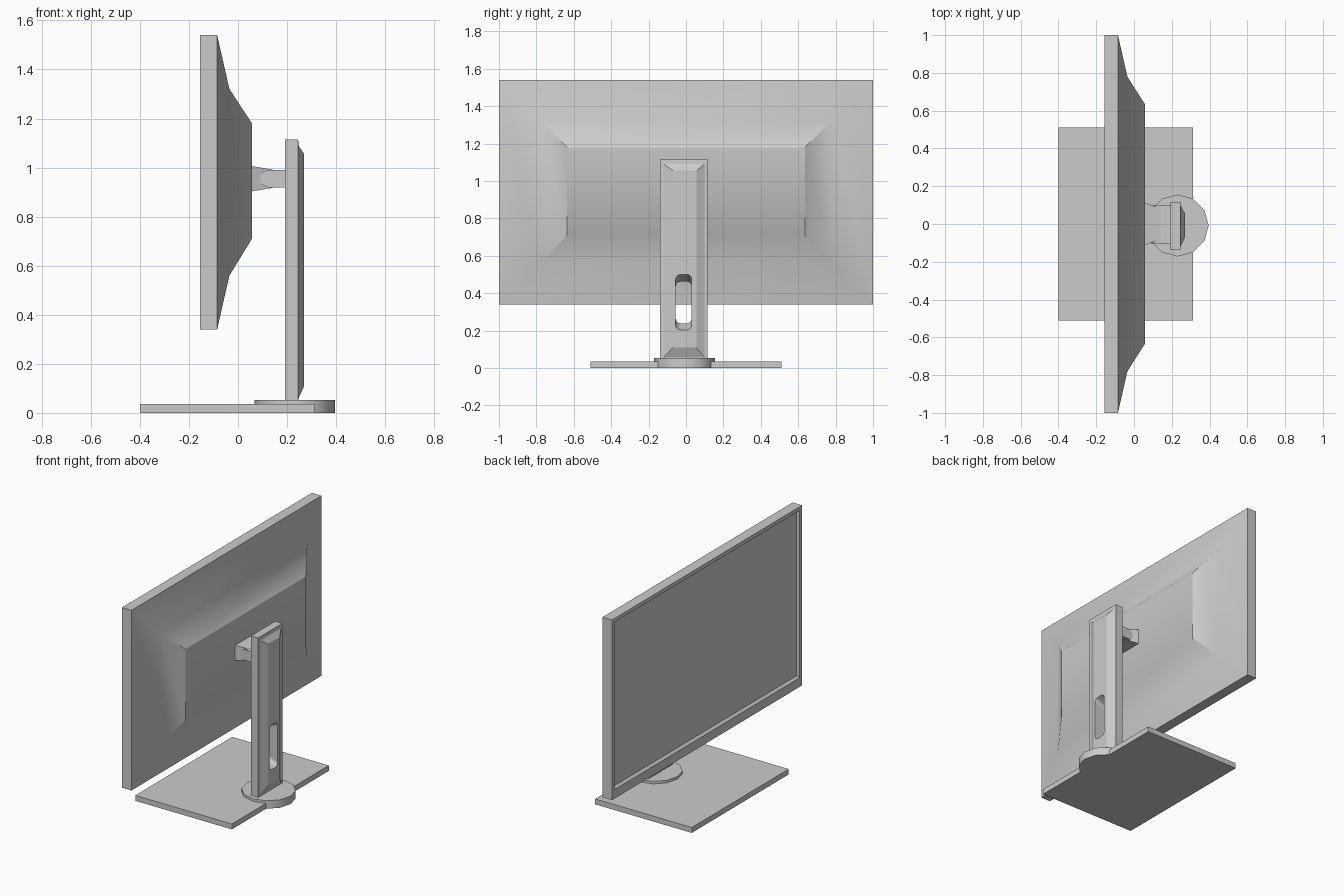
import bpy, bmesh
from math import radians, cos, sin, pi

if "Cube" in bpy.data.objects:
    bpy.data.objects.remove(bpy.data.objects["Cube"])


def make_object(name, rings, smooth_angle=None):
    """Bridge matching point rings into a closed solid capped at both ends."""
    bm = bmesh.new()
    loops = [[bm.verts.new(p) for p in ring] for ring in rings]
    for a, b in zip(loops, loops[1:]):
        n = len(a)
        for i in range(n):
            j = (i + 1) % n
            bm.faces.new((a[i], a[j], b[j], b[i]))
    bm.faces.new(loops[0])
    bm.faces.new(loops[-1])
    bmesh.ops.recalc_face_normals(bm, faces=bm.faces)
    mesh = bpy.data.meshes.new(name)
    bm.to_mesh(mesh)
    bm.free()
    obj = bpy.data.objects.new(name, mesh)
    bpy.context.collection.objects.link(obj)
    if smooth_angle:
        bpy.ops.object.select_all(action='DESELECT')
        obj.select_set(True)
        bpy.context.view_layer.objects.active = obj
        bpy.ops.object.shade_smooth_by_angle(angle=radians(smooth_angle))
    return obj


def rect(x, y0, y1, z0, z1):
    return [(x, y0, z0), (x, y1, z0), (x, y1, z1), (x, y0, z1)]


def rounded_rect(x, y0, y1, z0, z1, r, seg=4):
    pts = []
    corners = [(y1 - r, z1 - r), (y0 + r, z1 - r), (y0 + r, z0 + r), (y1 - r, z0 + r)]
    for k, (cy, cz) in enumerate(corners):
        for i in range(seg + 1):
            a = (k + i / seg) * pi / 2
            pts.append((x, cy + r * cos(a), cz + r * sin(a)))
    return pts


# Screen housing: recessed panel, bezel, rim and stepped tapering back
make_object("monitor_housing", [
    rect(-0.140, -0.965, 0.965, 0.415, 1.505),
    rect(-0.155, -0.975, 0.975, 0.400, 1.515),
    rect(-0.155, -1.0, 1.0, 0.34, 1.54),
    rect(-0.085, -1.0, 1.0, 0.34, 1.54),
    rect(-0.035, -0.78, 0.78, 0.56, 1.32),
    rect(0.057, -0.635, 0.635, 0.71, 1.18),
], 32)

# Tapered mount on the back of the housing
make_object("mount_bracket", [
    rect(0.05, -0.115, 0.115, 0.902, 1.007),
    rect(0.11, -0.093, 0.093, 0.912, 0.997),
    rect(0.14, -0.093, 0.093, 0.917, 0.992),
])

# Hinge arm with a rounded end, extruded across the width
cx, cz, r = 0.127, 0.955, 0.036
profile = [(cx + r * cos(pi / 2 + pi * i / 10), cz + r * sin(pi / 2 + pi * i / 10))
           for i in range(11)]
profile += [(0.20, cz - r), (0.20, cz + r)]
make_object("hinge_arm", [[(x, y, z) for x, z in profile] for y in (-0.103, 0.098)], 30)

# Upright column with a chamfered back
column = make_object("stand_column", [
    rect(0.192, -0.138, 0.116, 0.05, 1.115),
    rect(0.245, -0.138, 0.116, 0.05, 1.115),
    rect(0.247, -0.118, 0.098, 0.06, 1.09),
    rect(0.270, -0.070, 0.055, 0.11, 1.055),
])

# Cable slot, taller at the back than at the front
front, back = (0.238, 0.462), (0.205, 0.500)
dz = 0.02
cutter = make_object("slot_cutter", [
    rounded_rect(0.172, -0.055, 0.030, front[0] + dz / 2, front[1] - dz / 2, 0.025),
    rounded_rect(0.290, -0.055, 0.030, back[0] - dz / 2, back[1] + dz / 2, 0.025),
])
cutter.hide_render = True
mod = column.modifiers.new("cable_slot", 'BOOLEAN')
mod.object = cutter
mod.operation = 'DIFFERENCE'
mod.solver = 'EXACT'
bpy.context.view_layer.objects.active = column
bpy.ops.object.modifier_apply(modifier=mod.name)
bpy.data.objects.remove(cutter)

# Flat base plate
make_object("base_plate", [rect(-0.40, -0.51, 0.51, 0, 0.036),
                           rect(0.312, -0.51, 0.51, 0, 0.036)])

# Twelve-sided swivel disc under the column
make_object("swivel_disc", [
    [(0.231 + 0.164 * cos(i * pi / 6), -0.008 + 0.164 * sin(i * pi / 6), z) for i in range(12)]
    for z in (0, 0.053)
], 35)
